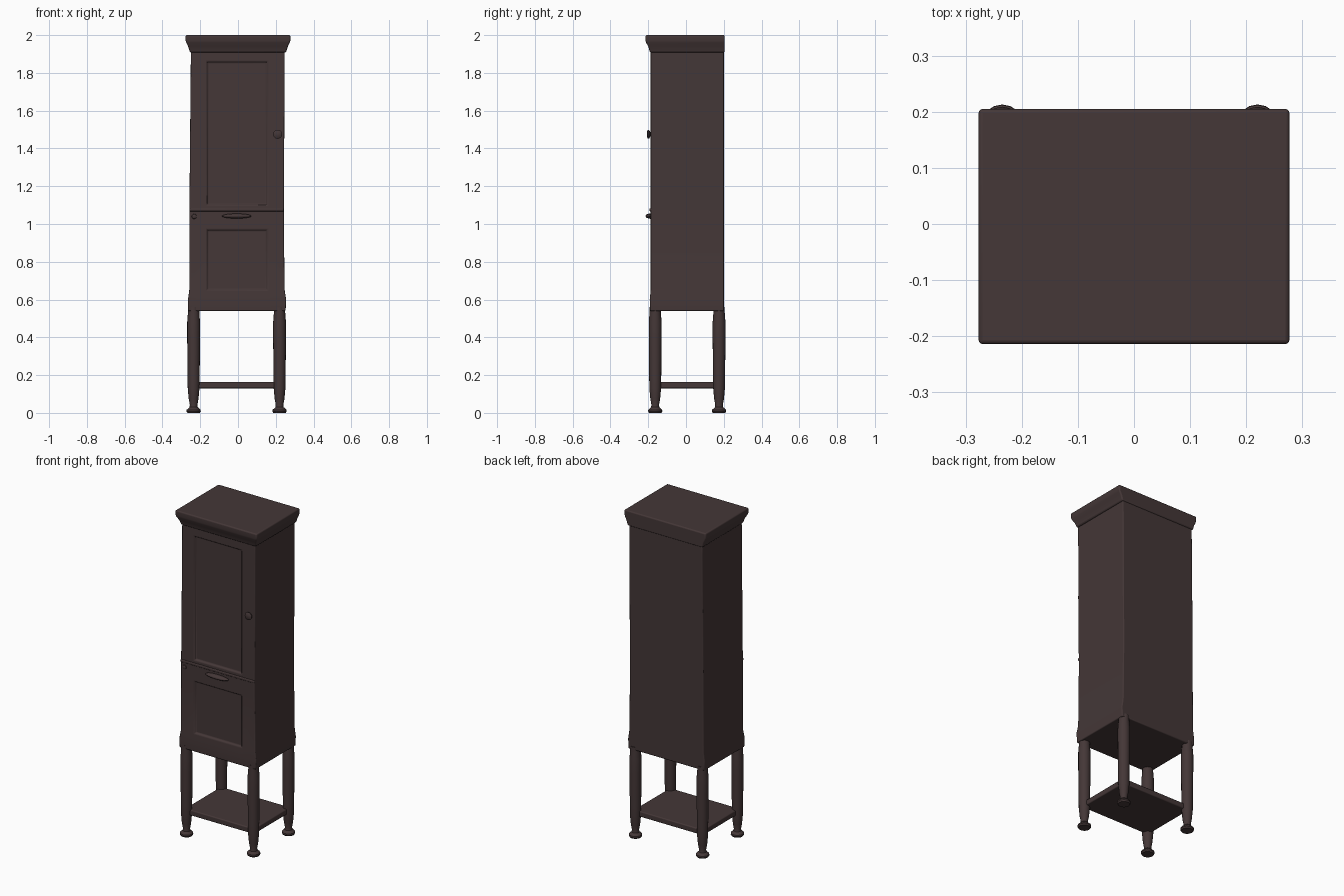
import bpy, bmesh, math
from mathutils import Matrix

if "Cube" in bpy.data.objects:
    bpy.data.objects.remove(bpy.data.objects["Cube"], do_unlink=True)

wood = bpy.data.materials.new("dark brown wood")
wood.use_nodes = True
wood.diffuse_color = (0.058, 0.038, 0.038, 1)
shader = next(n for n in wood.node_tree.nodes if n.type == "BSDF_PRINCIPLED")
shader.inputs["Base Color"].default_value = wood.diffuse_color
shader.inputs["Roughness"].default_value = 0.7


def finish(bm, name, bevel=0.0, angle=35):
    """Turn a bmesh into a named, shaded object."""
    bmesh.ops.recalc_face_normals(bm, faces=bm.faces)
    mesh = bpy.data.meshes.new(name)
    bm.to_mesh(mesh)
    bm.free()
    obj = bpy.data.objects.new(name, mesh)
    bpy.context.collection.objects.link(obj)
    mesh.materials.append(wood)
    if bevel:
        mod = obj.modifiers.new("soft edges", "BEVEL")
        mod.width, mod.segments, mod.limit_method = bevel, 3, "ANGLE"
        mod.angle_limit = math.radians(40)
    bpy.ops.object.select_all(action="DESELECT")
    bpy.context.view_layer.objects.active = obj
    obj.select_set(True)
    bpy.ops.object.shade_smooth_by_angle(angle=math.radians(angle))
    return obj


def loft(bm, rings):
    """Skin closed rings of points, capped at both ends; returns faces by row."""
    loops = [[bm.verts.new(p) for p in ring] for ring in rings]
    rows = []
    for a, b in zip(loops, loops[1:]):
        n = len(a)
        rows.append([bm.faces.new((a[i], a[(i + 1) % n], b[(i + 1) % n], b[i]))
                     for i in range(n)])
    bm.faces.new(loops[0][::-1])
    bm.faces.new(loops[-1])
    return rows


def lathe(name, profile, place, sides=16):
    """Turned part from (radius, height) pairs."""
    bm = bmesh.new()
    turns = [2 * math.pi * i / sides for i in range(sides)]
    loft(bm, [[(r * math.cos(t), r * math.sin(t), z) for t in turns] for r, z in profile])
    bm.transform(place)
    return finish(bm, name)


# Cabinet body: flared at the base, with a tall door and a low door panel
def body_ring(z, left, right, front):
    back = 0.2
    return [(left, front, z), (-0.165, front, z), (0.155, front, z),
            (right, front, z), (right, back, z), (left, back, z)]


bm = bmesh.new()
rows = loft(bm, [body_ring(*r) for r in (
    (0.54, -0.265, 0.252, -0.19), (0.6, -0.265, 0.255, -0.192),
    (0.65, -0.258, 0.247, -0.187), (0.97, -0.257, 0.243, -0.187),
    (1.1, -0.257, 0.243, -0.187), (1.86, -0.25, 0.247, -0.187),
    (1.93, -0.25, 0.247, -0.187))])
bmesh.ops.recalc_face_normals(bm, faces=bm.faces)
for row in (2, 4):
    bmesh.ops.inset_individual(bm, faces=[rows[row][1]], thickness=0.006, depth=-0.01)
finish(bm, "cabinet_body", bevel=0.006)

# Crown moulding: coved at front and sides, nearly flush at the back
bm = bmesh.new()
loft(bm, [[(-x, -y, z), (x, -y, z), (x, 0.205, z), (-x, 0.205, z)] for x, y, z in (
    (0.254, 0.190, 1.908), (0.258, 0.194, 1.92), (0.264, 0.200, 1.94),
    (0.274, 0.211, 1.96), (0.277, 0.214, 1.97), (0.277, 0.214, 2.0))])
finish(bm, "crown_moulding", bevel=0.007)

# Shelf between the legs
bm = bmesh.new()
bmesh.ops.create_cube(bm, size=1, matrix=Matrix.Translation((-0.007, 0.005, 0.147))
                      @ Matrix.Diagonal((0.47, 0.35, 0.034, 1)))
finish(bm, "lower_shelf", bevel=0.006)

# Four turned legs with flared feet
leg = ((0.033, 0.0), (0.038, 0.008), (0.037, 0.016), (0.022, 0.03), (0.02, 0.042),
       (0.026, 0.075), (0.031, 0.13), (0.032, 0.2), (0.034, 0.4), (0.034, 0.48),
       (0.03, 0.53), (0.03, 0.56))
for side, x in (("right", -0.235), ("left", 0.22)):
    for end, y in (("front", -0.163), ("back", 0.175)):
        lathe(f"{end}_{side}_leg", leg, Matrix.Translation((x, y, 0)))

# Door knob and small hinge boss, both turned towards the front
forward = Matrix.Rotation(math.pi / 2, 4, "X")
knob = ((0.016, 0.0), (0.012, 0.006), (0.022, 0.012), (0.024, 0.018), (0.014, 0.024))
lathe("door_knob", knob, Matrix.Translation((0.21, -0.183, 1.475)) @ forward)
boss = ((0.014, 0.0), (0.012, 0.006), (0.005, 0.009))
lathe("hinge_boss", boss, Matrix.Translation((-0.232, -0.185, 1.04)) @ forward)

# Rail across the front between the doors, and its pull handle
bm = bmesh.new()
bmesh.ops.create_cube(bm, size=1, matrix=Matrix.Translation((-0.007, -0.185, 1.075))
                      @ Matrix.Diagonal((0.5, 0.016, 0.016, 1)))
finish(bm, "door_rail", bevel=0.005)
bm = bmesh.new()
bmesh.ops.create_uvsphere(bm, u_segments=20, v_segments=10, radius=1,
                          matrix=Matrix.Translation((-0.007, -0.193, 1.042))
                          @ Matrix.Diagonal((0.078, 0.021, 0.013, 1)))
finish(bm, "pull_handle", angle=60)
